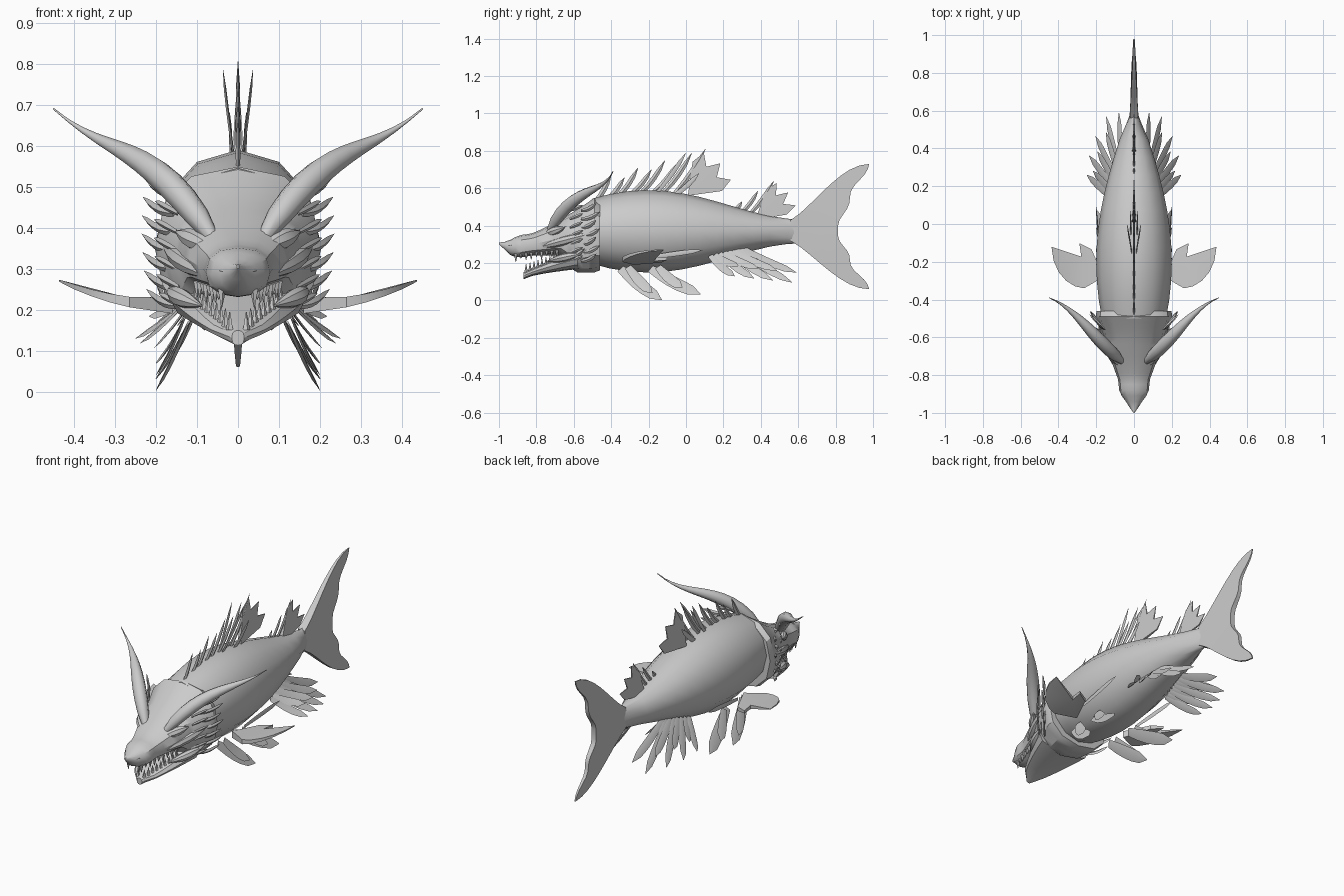
import bpy, bmesh
from math import sin, cos, pi, radians, copysign
from mathutils import Vector

cube = bpy.data.objects.get("Cube")
if cube:
    bpy.data.objects.remove(cube, do_unlink=True)

grey = bpy.data.materials.new("stone grey")
grey.use_nodes = True
grey.diffuse_color = (.6, .6, .6, 1)
grey.node_tree.nodes["Principled BSDF"].inputs["Base Color"].default_value = grey.diffuse_color

ACROSS, UP, FORWARD = Vector((1, 0, 0)), Vector((0, 0, 1)), Vector((0, -1, 0))
SLOPE = Vector((.85, 0, .55))


def finish(name, bm, mirror=False, angle=35):
    bmesh.ops.recalc_face_normals(bm, faces=bm.faces)
    mesh = bpy.data.meshes.new(name)
    bm.to_mesh(mesh)
    bm.free()
    mesh.materials.append(grey)
    mesh.shade_smooth()
    mesh.set_sharp_from_angle(angle=radians(angle))
    part = bpy.data.objects.new(name, mesh)
    bpy.context.collection.objects.link(part)
    if mirror:
        part.modifiers.new("mirror", "MIRROR").use_mirror_merge = False


def skin(bm, rings):
    """Bridge successive rings of points and cap both ends."""
    rows = [[bm.verts.new(point) for point in ring] for ring in rings]
    count = len(rows[0])
    for near, far in zip(rows, rows[1:]):
        for i in range(count):
            j = (i + 1) % count
            bm.faces.new((near[i], near[j], far[j], far[i]))
    bm.faces.new(rows[0])
    bm.faces.new(rows[-1])


def fractions(count):
    return [i / count for i in range(count + 1)]


def turns(sides):
    return [2 * pi * i / sides for i in range(sides)]


def loft(name, section, start, end, count, power=1.0, angle=45):
    """Skin twelve-sided rings; section(f) returns top, bottom and half width."""
    def bend(value):
        return copysign(abs(value) ** power, value)
    bm, rings = bmesh.new(), []
    for f in fractions(count):
        top, bottom, wide = section(f)
        middle, high = (top + bottom) / 2, (top - bottom) / 2
        rings.append([(wide * bend(sin(a)), start + (end - start) * f, middle + high * bend(cos(a)))
                      for a in turns(12)])
    skin(bm, rings)
    finish(name, bm, angle=angle)


def tube(bm, path, radii, normal=UP, flat=1.0, sides=8):
    """Tapered tube, thinned along the normal by the flat factor."""
    path = [Vector(point) for point in path]
    last, rings = len(path) - 1, []
    for i, point in enumerate(path):
        along = (path[min(i + 1, last)] - path[max(i - 1, 0)]).normalized()
        side = along.cross(normal).normalized()
        lift = side.cross(along) * flat
        rings.append([point + radii[i] * (cos(a) * side + sin(a) * lift) for a in turns(sides)])
    skin(bm, rings)


def leaf(bm, root, tip, wide, normal, flat=.2, sag=0.0):
    """Diamond-section blade from root to tip, bowed down by sag."""
    root, tip = Vector(root), Vector(tip)
    steps = fractions(5)
    path = [root.lerp(tip, f) - UP * sag * sin(pi * f) for f in steps]
    radii = [wide * (.03 + (1 - f) ** .5 * (.4 + f)) for f in steps]
    tube(bm, path, radii, normal, flat, 4)


def spike(bm, root, tip, radius):
    tube(bm, [root, tip], [radius, radius / 9], FORWARD, sides=5)


def ridge(bm, root, tip, radius, bulge=0.0):
    """Spindle-shaped swelling, bowed outwards by bulge."""
    root, tip = Vector(root), Vector(tip)
    steps = fractions(6)
    tube(bm, [root.lerp(tip, f) + ACROSS * bulge * sin(pi * f) for f in steps],
         [radius * (.15 + sin(pi * f)) for f in steps])


def plate(name, outline, normal, thick, mirror=False):
    """Solid outline that thins out away from its first point."""
    outline = [Vector(point) for point in outline]
    reach = max((point - outline[0]).length for point in outline)
    offsets = [normal * thick * (1.1 - (point - outline[0]).length / reach) / 2 for point in outline]
    bm = bmesh.new()
    skin(bm, [[p + o for p, o in zip(outline, offsets)], [p - o for p, o in zip(outline, offsets)]])
    bm.normal_update()
    bmesh.ops.triangulate(bm, faces=[face for face in bm.faces if len(face.verts) > 4])
    finish(name, bm, mirror, 30)


# Body, fullest ahead of the middle and slim at the tail
def body_section(f):
    y = 1.14 * f - .5
    if y < -.2:
        shrink = (y + .2) ** 2
        high, wide = .22 - shrink / 2, .2 - shrink / 3
    else:
        fade = max(cos((y + .2) * 2), 0)
        high, wide = .065 + .155 * fade ** 1.7, .03 + .17 * fade - max(y - .5, 0) / 5
    return .37 + high, .37 - high, wide


def back_height(y):
    return body_section((y + .5) / 1.14)[0]


loft("body", body_section, -.5, .64, 12)


# Head, with the underside dropping behind the mouth
def head_section(f):
    drop = min(max((f - .58) * 5, 0), 1)
    nose = max(0, 1 - abs(f - .2) * 8)
    point = max(0, 1 - f * 8)
    tuck = .93 if f == 1 else 1
    top = .31 + .26 * f ** 1.5 + nose / 60
    bottom = .24 - .09 * drop * drop * (3 - 2 * drop) + .06 * point - nose / 90
    return top * tuck, bottom / tuck, (.05 * f ** .5 + .16 * f + .003 + nose / 50) * tuck


loft("head", head_section, -1, -.46, 18, .85, 32)
loft("lower_jaw", lambda f: (.15 + .13 * f, .113 + .055 * f ** .6, .015 + .15 * f ** .6),
     -.87, -.58, 6, .8, 32)

# Horns sweeping out of the brow ridges along an S curve
bm = bmesh.new()
steps = fractions(12)
root, low, high, tip = (Vector(p) for p in
                        [(.06, -.73, .37), (.22, -.6, .62), (.3, -.45, .56), (.45, -.39, .69)])
tube(bm, [root * (1 - f) ** 3 + 3 * low * f * (1 - f) ** 2 + 3 * high * f * f * (1 - f) + tip * f ** 3
          for f in steps], [.002 + .1 * (f + .02) ** .5 * (1 - f) ** 1.6 for f in steps])
finish("horns", bm, True, 50)

# Eyes, nostrils, cheek ridges and jaw spikes
bm = bmesh.new()
ridge(bm, (.06, -.76, .35), (.15, -.65, .39), .022)
finish("eyes", bm, True)
bm = bmesh.new()
ridge(bm, (.025, -.96, .29), (.04, -.86, .31), .018)
finish("nostrils", bm, True)
bm = bmesh.new()
ridge(bm, (.07, -.8, .28), (.18, -.5, .36), .022, .01)
ridge(bm, (.09, -.74, .21), (.17, -.56, .25), .02, .01)
leaf(bm, (.12, -.66, .22), (.19, -.54, .28), .018, ACROSS, .7, .015)
finish("cheek_ridges", bm, True)

# Spiked frill around the back of the head
bm = bmesh.new()
for i in range(7):
    z = .21 + .045 * i
    x = .19 - (z - .36) ** 2 / 2
    out = Vector((x, -.56, z))
    leaf(bm, out - ACROSS * .03, out + Vector((.045, .08 + .02 * (i % 2), .04)), .018, ACROSS, .5, .01)
    leaf(bm, out - Vector((.04, .06, 0)), out + Vector((.015, .01, .03)), .014, ACROSS, .5)
finish("head_frill", bm, True)

# Teeth along both jaws
bm = bmesh.new()
for f in fractions(8):
    gum = Vector((.04 + .06 * f, -.91 + .22 * f, .25 + .02 * f))
    spike(bm, gum, gum - UP * (.035 + .01 * cos(f * 20)), .011)
    gum = Vector((.02 + .085 * f, -.855 + .17 * f, .15 + .06 * f))
    spike(bm, gum, gum + UP * .045, .01)
finish("teeth", bm, True)

# Dorsal spines, growing towards the main fin and again before the rear one
bm = bmesh.new()
for i in range(8):
    y = -.5 + .06 * i
    leaf(bm, (0, y, back_height(y) - .03), (0, y + .1 + .012 * i, .67 + .02 * i - .03 * (i % 2) * (i < 7)),
         .021, ACROSS, .4, .02)
for i in range(3):
    y = .24 + .045 * i
    leaf(bm, (0, y, back_height(y) - .03), (0, y + .06 + .04 * i, .53 + .055 * i), .018, ACROSS, .4, .015)
finish("dorsal_spines", bm)
bm = bmesh.new()
leaf(bm, (.01, -.16, .57), (.037, 0, .79), .018, ACROSS, .3, .01)
leaf(bm, (.015, -.08, .55), (.02, .07, .68), .02, ACROSS, .3, .01)
finish("side_dorsal_spines", bm, True)


# Webbed dorsal fins, each a fan of long rays and short notches
def fan(name, y, z, reach, steep, shallow):
    outline = [Vector((0, y, z))]
    for i, f in enumerate(fractions(6)):
        a = radians(steep + (shallow - steep) * f)
        outline.append(outline[0] + reach * (1 if i % 2 else .75) * Vector((0, cos(a), sin(a))))
    plate(name, outline, ACROSS, .02)


fan("dorsal_fin", .01, .56, .245, 82, 8)
fan("rear_dorsal_fin", .37, .43, .23, 70, 10)

# Tail fin, with curved leading edges and a ragged crescent behind
outline = [(0, .56, .37)]
for side, size in ((1, 1), (-1, .86)):
    lead = [(0, .56 + .42 * f, .37 + side * size * (.06 + .3 * sin(pi / 2 * f ** 1.2))) for f in fractions(8)]
    trail = [(0, .82 + .16 * f ** 1.5 - .012 * sin(f * 4 * pi), .37 + side * size * .36 * f)
             for f in fractions(12)[1:-1]]
    outline += lead + trail[::-1] if side > 0 else trail + lead[::-1]
plate("tail_fin", outline, ACROSS, .045)

# Pectoral fins, swept back to a tip with a notched rear edge
outline = [(.16, -.28, .21)]
for i in range(9):
    a = radians(12 * i - 30)
    reach = .22 + .19 * a if i < 6 else .16 + .06 * (i % 2)
    x = .16 + reach * cos(a)
    outline.append((x, reach * sin(a) - .28, .21 + .8 * (x - .16) ** 2))
plate("pectoral_fins", outline, UP, .035, True)

# Pelvic fins and the low fins lying against the flanks
bm = bmesh.new()
for i in range(2):
    y = .16 * i
    leaf(bm, (.12, y - .35, .17), (.2, y * 1.3 - .13, .003 + .03 * i), .055, SLOPE, .12, .01)
    leaf(bm, (.13, y - .31, .18), (.2, y - .18, .04 + .03 * i), .045, SLOPE, .12, .01)
leaf(bm, (.18, -.2, .23), (.2, .09, .27), .02, ACROSS, .3)
finish("pelvic_fins", bm, True)

# Rear fins, a fan of leaves turning backwards
bm = bmesh.new()
for i, f in enumerate(fractions(7)):
    short = i % 2
    leaf(bm, (.11 - .04 * f, .13 + .17 * f, .24 + .04 * f),
         (.25 - .14 * f ** 2 - .03 * short, .26 + .36 * f - .03 * short, .13 - .04 * f + .06 * short),
         .034, SLOPE, .14, .01)
finish("rear_fins", bm, True)
